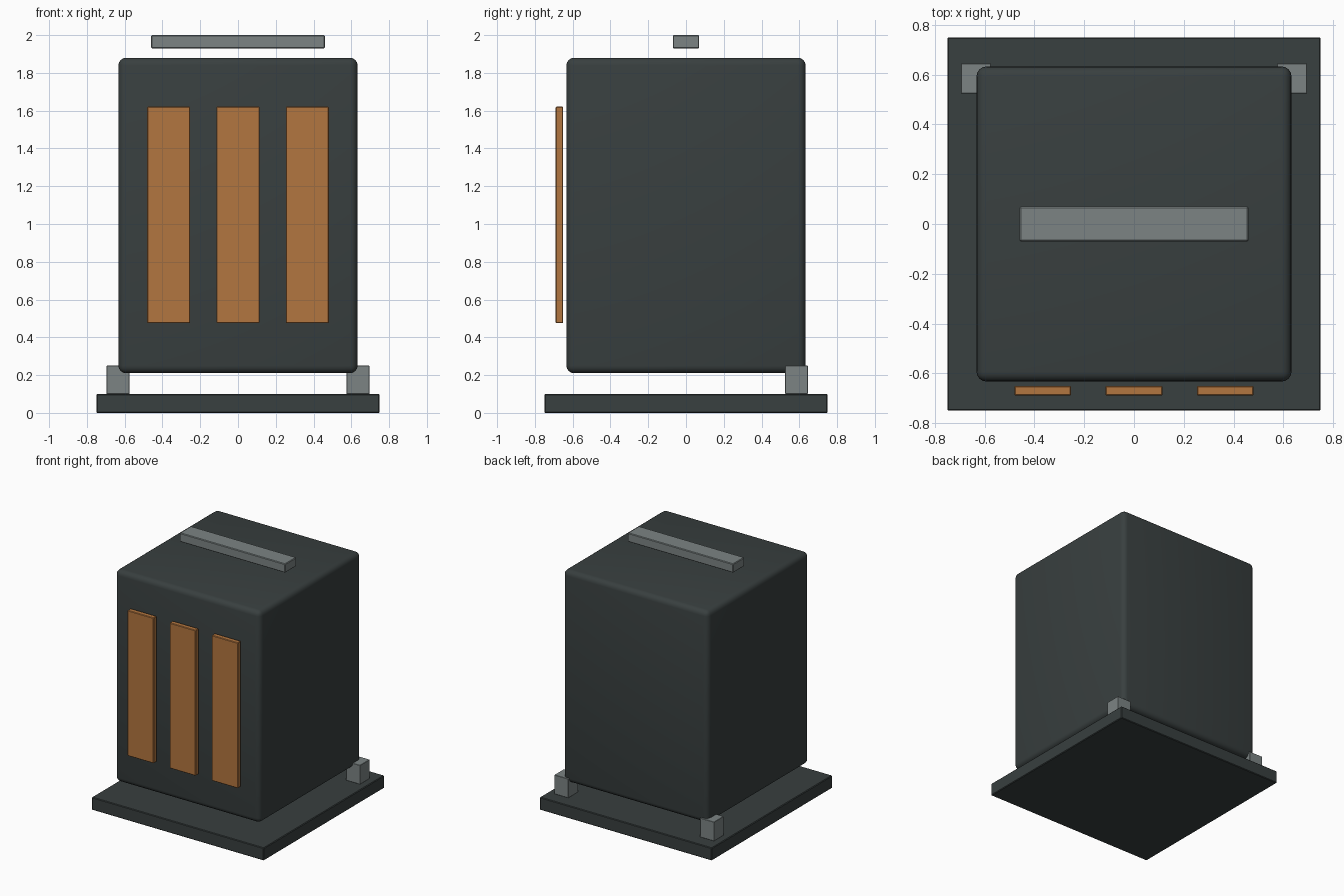
import bpy

cube = bpy.data.objects.get("Cube")
if cube:
    bpy.data.objects.remove(cube, do_unlink=True)


def material(name, colour):
    mat = bpy.data.materials.new(name)
    mat.use_nodes = True
    rgba = (*colour, 1)
    mat.diffuse_color = rgba
    mat.node_tree.nodes["Principled BSDF"].inputs["Base Color"].default_value = rgba
    return mat


charcoal = material("charcoal", (0.04, 0.05, 0.05))
steel = material("steel grey", (0.2, 0.23, 0.23))
copper = material("copper orange", (0.45, 0.18, 0.05))


def box(name, centre, size, mat, bevel, segments=1):
    """Box with bevelled edges."""
    bpy.ops.mesh.primitive_cube_add(size=1, location=centre)
    obj = bpy.context.object
    obj.name = name
    obj.scale = size
    bpy.ops.object.transform_apply(location=False, rotation=False, scale=True)
    obj.data.materials.append(mat)
    mod = obj.modifiers.new("soft edges", "BEVEL")
    mod.width = bevel
    mod.segments = segments
    bpy.ops.object.modifier_apply(modifier=mod.name)
    if segments > 1:
        bpy.ops.object.shade_smooth_by_angle()
    return obj


# Base plate and rounded housing
box("base_plate", (0, 0, 0.05), (1.5, 1.5, 0.1), charcoal, 0.005)
box("housing", (0, 0, 1.045), (1.266, 1.266, 1.67), charcoal, 0.04, 4)

# Bar hovering over the housing
box("top_bar", (0, 0, 1.965), (0.92, 0.14, 0.07), steel, 0.005)

# Three front panels
for i, side in enumerate(("right", "middle", "left")):
    box("front_panel_" + side, ((i - 1) * 0.367, -0.67, 1.048),
        (0.228, 0.04, 1.146), copper, 0.004)

# Two rear feet
for side, name in ((-1, "right"), (1, "left")):
    box("rear_foot_" + name, (side * 0.635, 0.585, 0.175),
        (0.122, 0.12, 0.15), steel, 0.002)
